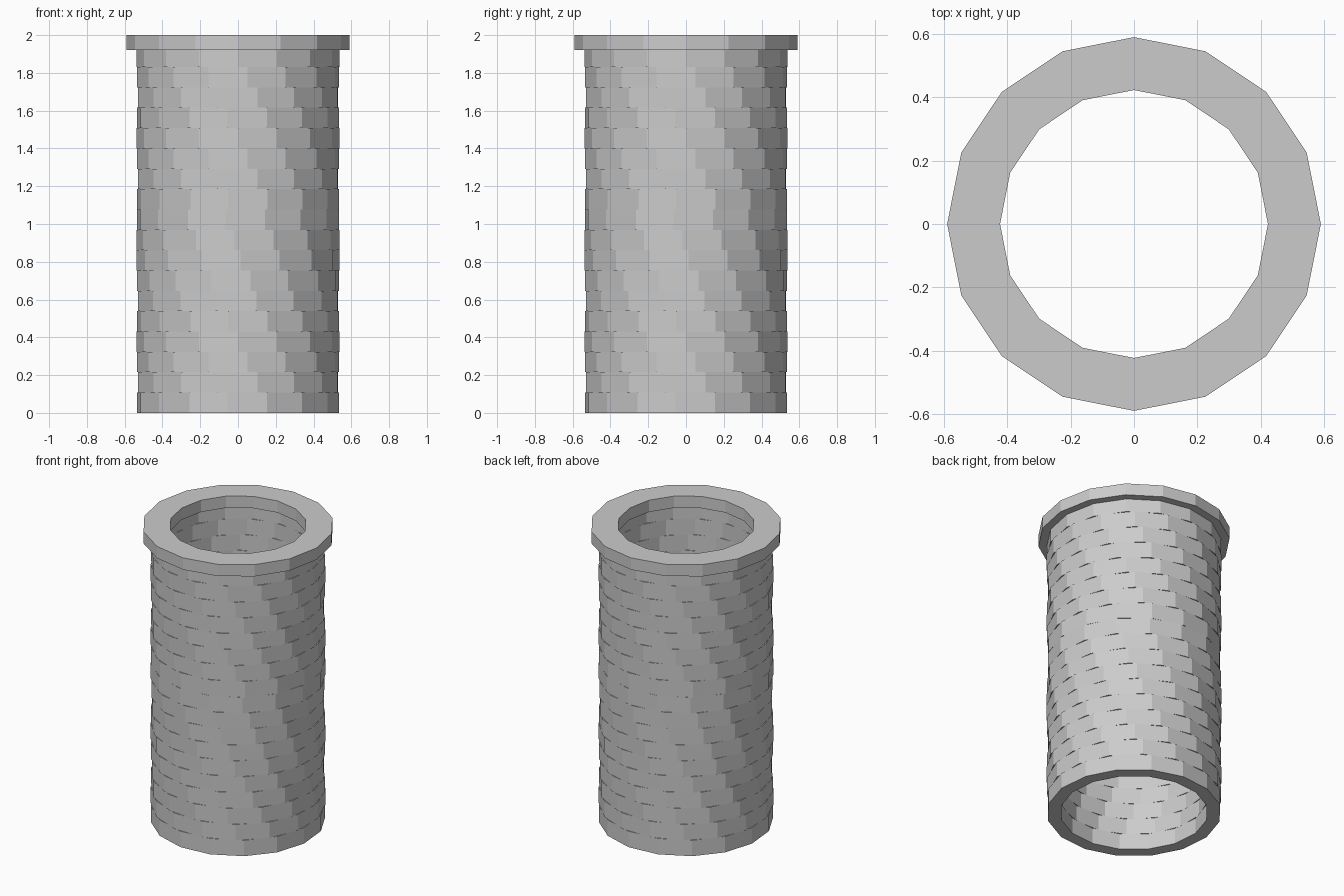
import bpy, bmesh, math

if "Cube" in bpy.data.objects:
    bpy.data.objects.remove(bpy.data.objects["Cube"])

N = 16  # sides of every ring

stone = bpy.data.materials.new("light grey stone")
stone.diffuse_color = (0.6, 0.6, 0.6, 1)
stone.use_nodes = True
stone.node_tree.nodes["Principled BSDF"].inputs["Base Color"].default_value = stone.diffuse_color


def add_ring(bm, r_out, r_in, z0, z1, turn):
    """Closed tube section with flat faces, turned by some degrees."""
    loops = []
    for r, z in ((r_out, z0), (r_out, z1), (r_in, z1), (r_in, z0)):
        loops.append([bm.verts.new((r * math.cos(math.tau * k / N + math.radians(turn)),
                                    r * math.sin(math.tau * k / N + math.radians(turn)), z))
                      for k in range(N)])
    for a, b in zip(loops, loops[1:] + loops[:1]):
        for k in range(N):
            j = (k + 1) % N
            bm.faces.new((a[k], a[j], b[j], b[k]))


def finish(bm, name):
    bmesh.ops.recalc_face_normals(bm, faces=bm.faces)
    me = bpy.data.meshes.new(name)
    bm.to_mesh(me)
    bm.free()
    me.materials.append(stone)
    ob = bpy.data.objects.new(name, me)
    bpy.context.collection.objects.link(ob)


# Stacked wall courses, each one turned a little against the one below
turns = [16.5, 11, 5.5, 0, 17, 10.5, 7, 1.5, 20.5,
         15.5, 17, 11, 5.5, 0, 16.5, 11, 5.5, 0]
H = 0.1077
bm = bmesh.new()
for i, t in enumerate(turns):
    add_ring(bm, 0.538, 0.455, i * H, min((i + 1) * H, 1.922), t)
finish(bm, "well_wall")

# Wider rim on top
bm = bmesh.new()
add_ring(bm, 0.59, 0.423, 1.92, 2.0, 0)
finish(bm, "top_rim")
